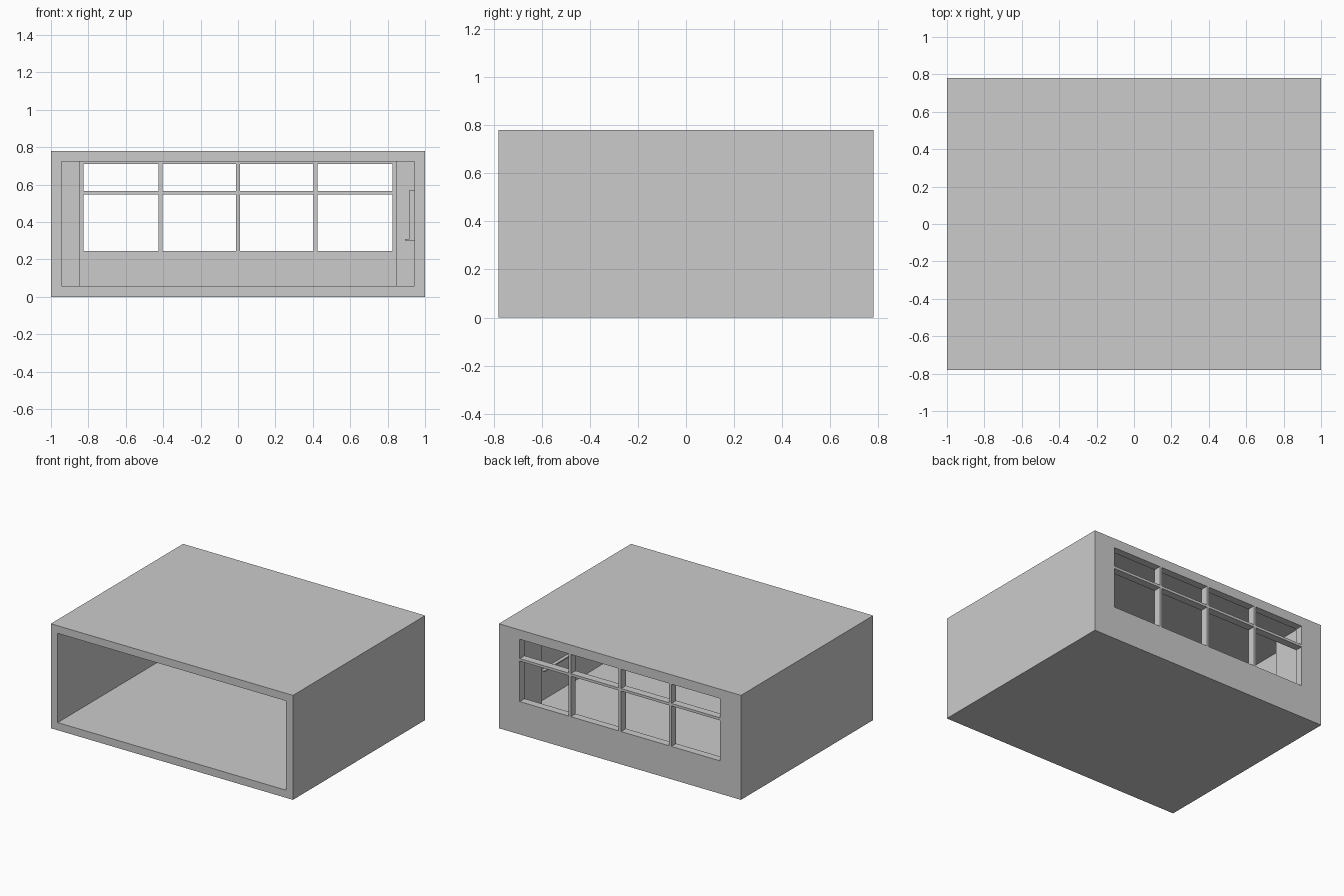
import bpy

if "Cube" in bpy.data.objects:
    bpy.data.objects.remove(bpy.data.objects["Cube"])

X, Y, H = 1.0, 0.78, 0.78      # outer half width, half depth, height
T = 0.057                      # wall thickness


def box(name, x0, x1, y0, y1, z0, z1):
    bpy.ops.mesh.primitive_cube_add(size=1, location=((x0 + x1) / 2, (y0 + y1) / 2, (z0 + z1) / 2))
    ob = bpy.context.object
    ob.name = name
    ob.scale = (x1 - x0, y1 - y0, z1 - z0)
    bpy.ops.object.transform_apply(location=False, rotation=False, scale=True)
    return ob


def cut(target, cutter):
    mod = target.modifiers.new("cut", 'BOOLEAN')
    mod.operation = 'DIFFERENCE'
    mod.solver = 'EXACT'
    mod.object = cutter
    bpy.context.view_layer.objects.active = target
    bpy.ops.object.modifier_apply(modifier=mod.name)
    bpy.data.objects.remove(cutter)


# Room shell, open at the front, with a wide window in the back wall
wx, wz0, wz1 = 0.827, 0.245, 0.71
room = box("room_shell", -X, X, -Y, Y, 0, H)
cut(room, box("interior_cutter", -X + T, X - T, -Y - 0.1, Y - T, T, H - T))
cut(room, box("window_cutter", -wx, wx, Y - 0.2, Y + 0.1, wz0, wz1))

# Window bars
for i, x in enumerate((-0.415, 0, 0.415)):
    box(f"window_mullion_{i + 1}", x - 0.01, x + 0.01, Y - T, Y, wz0, wz1)
box("window_transom", -wx, wx, Y - T, Y, 0.547, 0.566)

# Corner pillars either side of the window
for name, s in (("left", -1), ("right", 1)):
    a, b = sorted((s * 0.847, s * (X - T)))
    box(f"{name}_pillar", a, b, 0.486, Y - T, T, H - T)

# Wall board and its tray on the right wall
box("wall_board", 0.918, X - T, -0.4, 0.4, 0.31, 0.57)
box("board_tray", 0.892, X - T, -0.4, 0.4, 0.301, 0.31)
